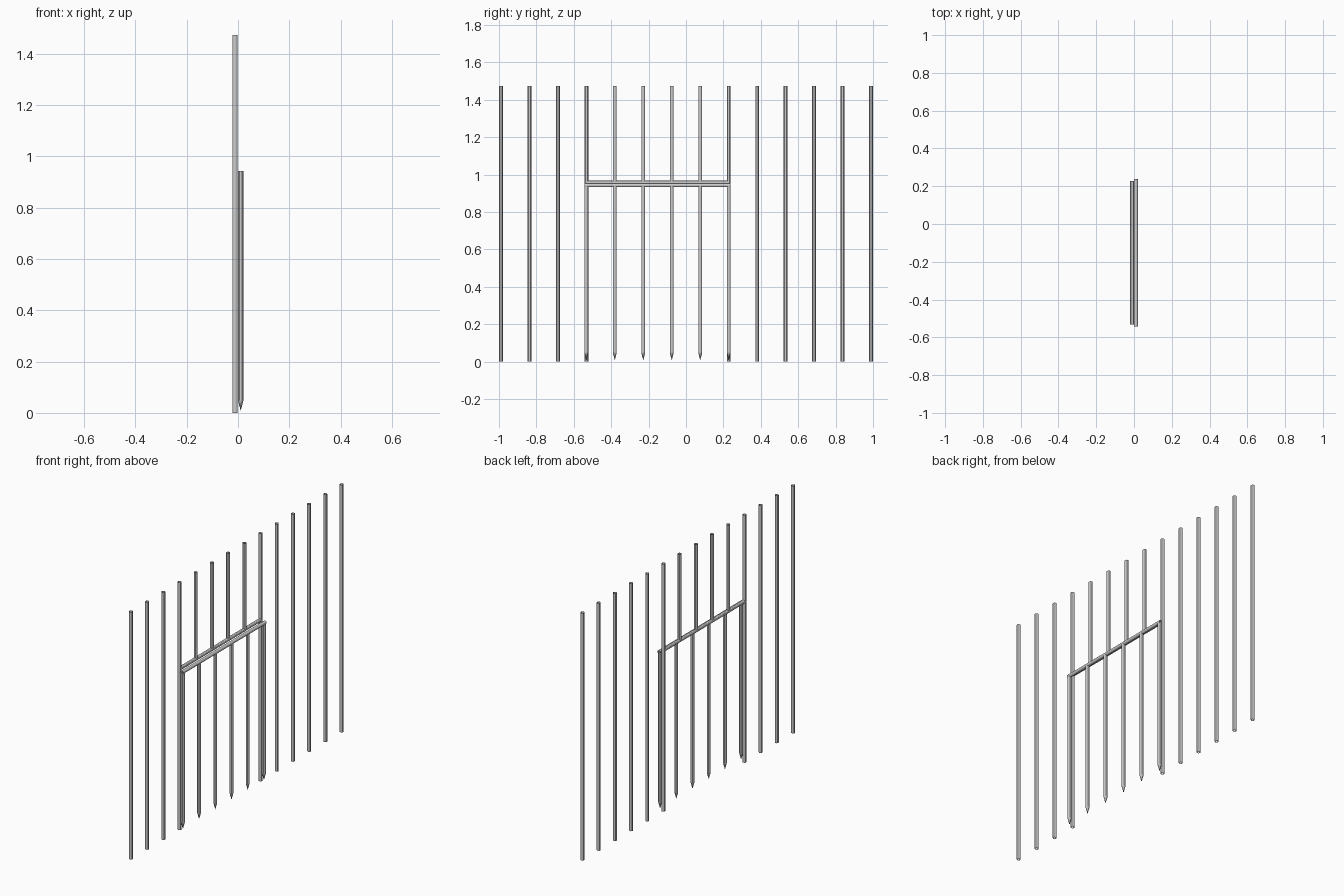
import bpy
from mathutils import Vector

if "Cube" in bpy.data.objects:
    bpy.data.objects.remove(bpy.data.objects["Cube"])

R = 0.0105         # tube radius
X_FIX, X_GATE = -0.0115, 0.0105
TOP = 1.473
STEP = 0.1523
ys = [(i - 6.5) * STEP for i in range(14)]
FIRST, LAST = 3, 8  # bars that bound the gate opening


def tube(name, a, b, r1=R, r2=R):
    """Open-ended round tube from a to b."""
    a, b = Vector(a), Vector(b)
    d = b - a
    bpy.ops.mesh.primitive_cone_add(
        vertices=12, radius1=r1, radius2=r2, depth=d.length,
        end_fill_type='NOTHING', location=(a + b) / 2,
        rotation=d.to_track_quat('Z', 'Y').to_euler())
    ob = bpy.context.object
    ob.name = name
    bpy.ops.object.shade_smooth_by_angle()
    return ob


# fixed fence bars, cut short above the gate opening
for i, y in enumerate(ys):
    inside = FIRST < i < LAST
    tube("short_bar" if inside else "fence_bar",
         (X_FIX, y, 0.957 if inside else 0), (X_FIX, y, TOP))

# fixed lintel over the opening
tube("lintel_rail", (X_FIX, ys[FIRST], 0.957), (X_FIX, ys[LAST], 0.957))

# gate: top rail with pointed bars hanging from it
tube("gate_rail", (X_GATE, ys[FIRST] - R, 0.943), (X_GATE, ys[LAST] + R, 0.943))
for y in ys[FIRST:LAST + 1]:
    tube("gate_bar", (X_GATE, y, 0.048), (X_GATE, y, 0.943))
    tube("gate_spike", (X_GATE, y, 0.008), (X_GATE, y, 0.048), 0.0, R)
